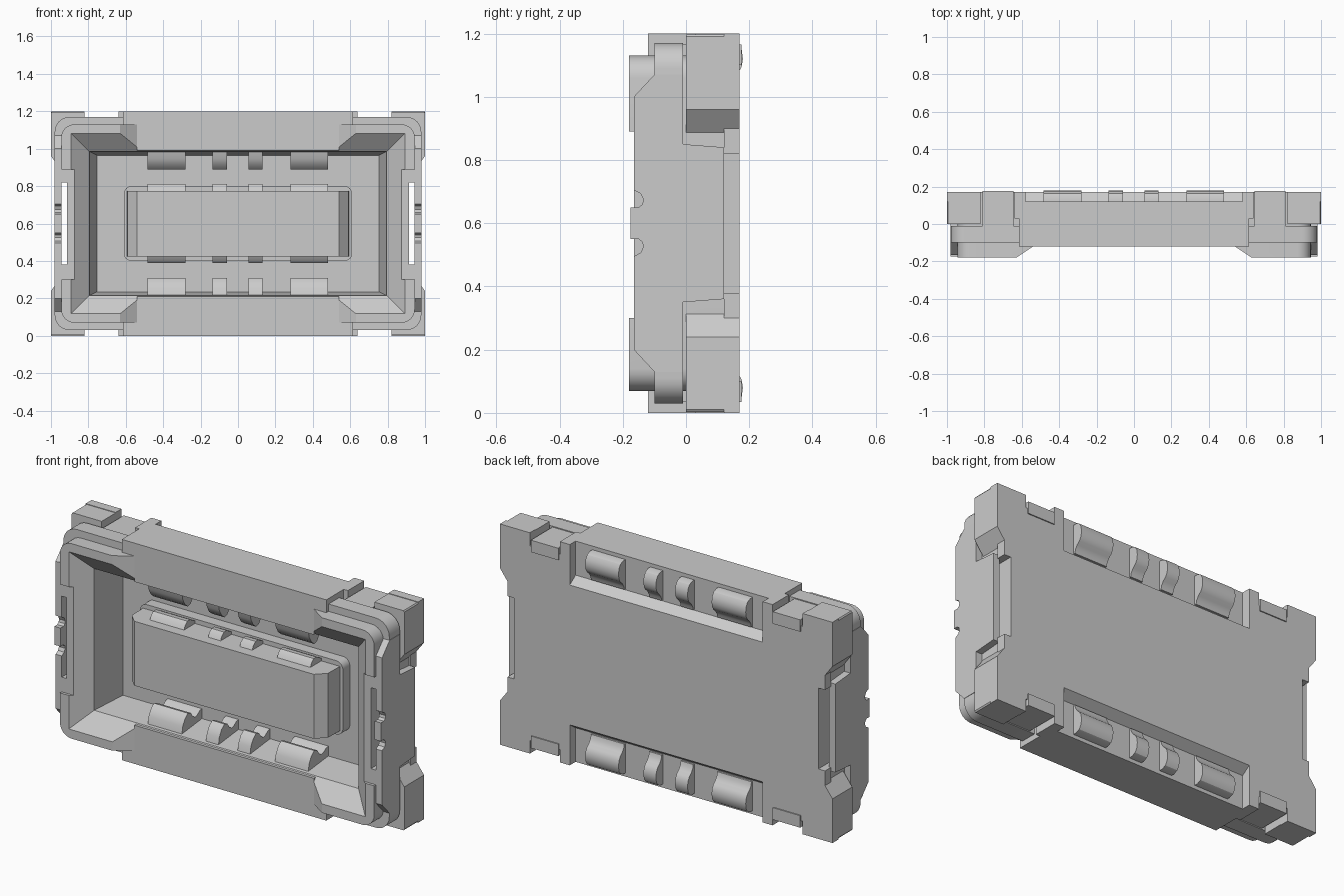
import bpy, bmesh, math

if "Cube" in bpy.data.objects:
    bpy.data.objects.remove(bpy.data.objects["Cube"])

H = 1.2  # full height; the part is symmetric about z = H / 2


def mesh_object(name, rings):
    """Solid lofted through rings of equal point count."""
    bm = bmesh.new()
    vs = [[bm.verts.new(p) for p in r] for r in rings]
    n = len(rings[0])
    for a, b in zip(vs, vs[1:]):
        for i in range(n):
            j = (i + 1) % n
            bm.faces.new((a[i], a[j], b[j], b[i]))
    bm.faces.new(vs[0])
    bm.faces.new(vs[-1])
    bmesh.ops.recalc_face_normals(bm, faces=bm.faces)
    me = bpy.data.meshes.new(name)
    bm.to_mesh(me)
    bm.free()
    ob = bpy.data.objects.new(name, me)
    bpy.context.collection.objects.link(ob)
    return ob


def prism(name, pts, axis, a, b):
    """Extrude a profile: 'y' takes (x, z), 'x' takes (y, z), 'z' takes (x, y)."""
    put = {'y': lambda p, t: (p[0], t, p[1]),
           'x': lambda p, t: (t, p[0], p[1]),
           'z': lambda p, t: (p[0], p[1], t)}[axis]
    return mesh_object(name, [[put(p, t) for p in pts] for t in (a, b)])


def box(name, x0, x1, y0, y1, z0, z1):
    return prism(name, [(x0, z0), (x1, z0), (x1, z1), (x0, z1)], 'y', y0, y1)


def flip(pts):
    return [(p, H - z) for p, z in pts]


def rounded(hx, hz, r, n=6):
    pts = []
    for k, (sx, sz) in enumerate([(1, 1), (-1, 1), (-1, -1), (1, -1)]):
        for i in range(n + 1):
            t = math.pi / 2 * (k + i / n)
            pts.append((sx * (hx - r) + r * math.cos(t),
                        H / 2 + sz * (hz - r) + r * math.sin(t)))
    return pts


def rect_ring(hx, hz, y):
    return [(sx * hx, y, H / 2 + sz * hz)
            for sx, sz in [(-1, -1), (1, -1), (1, 1), (-1, 1)]]


def cut(ob, cutters):
    bpy.context.view_layer.objects.active = ob
    for c in cutters:
        m = ob.modifiers.new("cut", 'BOOLEAN')
        m.operation, m.solver, m.object = 'DIFFERENCE', 'EXACT', c
        bpy.ops.object.modifier_apply(modifier=m.name)


def smooth(ob):
    bpy.ops.object.select_all(action='DESELECT')
    ob.select_set(True)
    bpy.context.view_layer.objects.active = ob
    bpy.ops.object.shade_smooth_by_angle(angle=math.radians(32))


# Cutters: cavity with a shallow funnel, side slots, front gap and side relief
cavity = mesh_object("cavity_cutter", [rect_ring(.91, .50, -.195), rect_ring(.795, .385, -.10),
                                       rect_ring(.755, .365, .09)])
slots = [box("slot_cutter", min(s * .915, s * .947), max(s * .915, s * .947),
             -.3, .3, .38, .82) for s in (-1, 1)]
gap = prism("gap_cutter", [(-.66, -.2), (.66, -.2), (.54, -.12), (-.54, -.12)], 'z', -.1, 1.3)
relief = box("relief_cutter", -1.1, 1.1, -.3, -.165, .30, .89)
cutters = [cavity, gap, relief] + slots

# Main shell with front rim, and the stepped flange around it
shell = prism("housing_shell", rounded(.945, .53, .07), 'y', -.18, .12)
cut(shell, cutters)
flange = prism("flange", rounded(.98, .57, .08), 'y', -.10, -.01)
cut(flange, [cavity] + slots)
smooth(shell)
smooth(flange)
for c in cutters:
    bpy.data.objects.remove(c)

# Rear plate with side notches and contact recesses
quarter = [(.58, .98), (.58, 1.2), (.64, 1.2), (.64, 1.13), (.82, 1.13), (.82, 1.2),
           (1, 1.2), (1, .96), (.955, .90), (.955, .82), (.915, .82)]
right = quarter + flip(quarter)[::-1]
prism("rear_plate", right + [(-x, z) for x, z in right[::-1]], 'y', .12, .17)

# Side bars: plates with snap notches and a tab reaching the rear plate
half = [(-.175, .65), (-.15, .65), (-.138, .66), (-.135, .675), (-.143, .693), (-.165, .705),
        (-.165, 1.0), (-.10, 1.07), (-.01, 1.07), (-.01, .85), (.12, .84)]
for s in (-1, 1):
    a, b = sorted((s * .945, s * .982))
    prism("side_bar", half + flip(half)[::-1], 'x', a, b)

for up in (True, False):
    f = (lambda p: p) if up else flip
    tag = "top" if up else "bottom"
    # Long rail closing the cavity, with a slight draft on its inner face
    rail = [(-.54, .99), (.54, .99), (.54, 1.09), (.615, 1.09), (.615, 1.2),
            (-.615, 1.2), (-.615, 1.09), (-.54, 1.09)]
    prism(tag + "_rail", f(rail), 'y', -.12, .12)
    # Sloped sill under the rear recess
    sill = [(.12, .98), (.17, .98), (.12, 1.015)]
    prism(tag + "_recess_sill", f(sill), 'x', -.58, .58)
    for s in (-1, 1):
        # Rail ears, corner blocks and latch pads
        ear = [(.60, 1.08), (.64, 1.08), (.64, 1.2), (.60, 1.2)]
        block = [(.82, 1.197), (.995, 1.197), (1, 1.19), (1, .96), (.94, .88),
                 (.92, .88), (.92, 1.0), (.82, 1.09)]
        pad = [(.645, 1.10), (.81, 1.10), (.81, 1.165), (.645, 1.165)]
        for nm, pr, y0, y1 in (("rail_ear", ear, .03, .17),
                               ("corner_block", block, 0, .12),
                               ("latch_pad", pad, -.01, .176)):
            prism(f"{tag}_{nm}", f([(s * x, z) for x, z in pr]), 'y', y0, y1)

# Central tongue with stepped base and bevelled end faces
smooth(prism("tongue_base", rounded(.61, .20, .04), 'y', .03, .11))
tongue = [(-.595, .11), (-.59, -.07), (-.54, -.12), (.54, -.12), (.59, -.07), (.595, .11)]
prism("tongue", tongue, 'z', .425, .775)

# Spring contacts on cavity walls, on the tongue, and solder feet at the back
spring = [(-.085, .20), (-.075, .255), (-.055, .29), (-.03, .31), (-.005, .302), (.01, .28),
          (.03, .265), (.05, .27), (.07, .285), (.095, .29), (.11, .28), (.11, .20)]
pin = [(-.07, .76), (-.055, .795), (-.035, .812), (-.01, .812), (.01, .80), (.03, .79), (.03, .76)]
foot = [(.11, .02), (.14, .02), (.163, .03), (.176, .05), (.18, .08),
        (.176, .105), (.165, .125), (.148, .14), (.135, .16), (.13, .18), (.11, .18)]
for x0, x1 in ((-.485, -.28), (-.135, -.06), (.055, .13), (.28, .48)):
    for nm, pr in (("spring_contact", spring), ("tongue_contact", pin), ("contact_foot", foot)):
        for pts in (pr, flip(pr)):
            smooth(prism(nm, pts, 'x', x0, x1))
